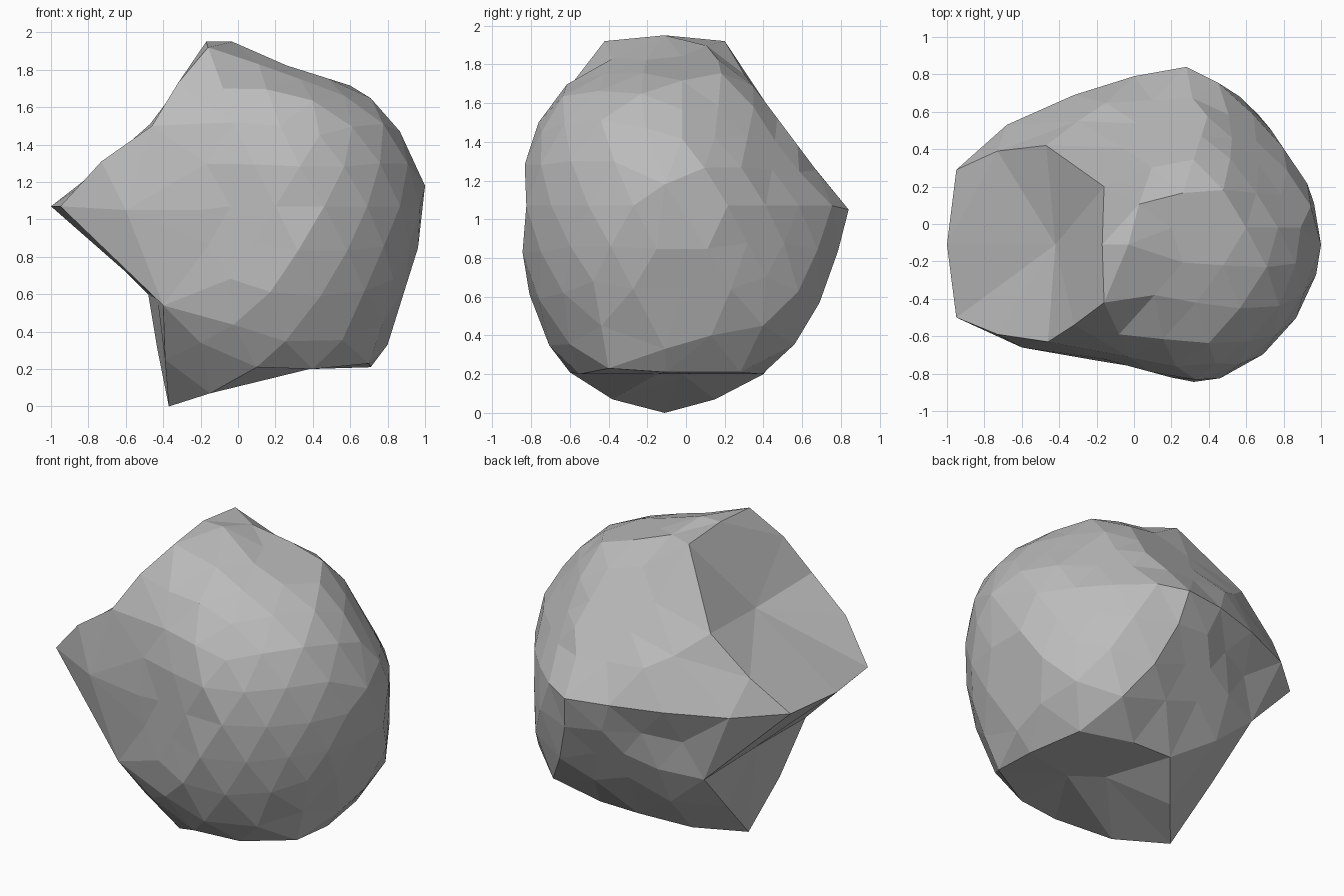
import bpy
import bmesh
from mathutils import Vector

old = bpy.data.objects.get("Cube")
if old:
    bpy.data.objects.remove(old, do_unlink=True)

CENTRE = Vector((0.2, -0.02, 1.07))
UPPER_RADII = Vector((0.81, 0.85, 0.88))
LOWER_RADII = Vector((0.81, 0.85, 1.23))

# Flattened sides of the rounded body: outward normal and distance
FLATS = [
    (Vector((0, 0.8, 0.6)), 1.29),         # upper back
    (Vector((-0.15, 0.89, -0.42)), 0.3),   # lower back
    (Vector((0.3, 0, 0.95)), 1.81),        # sloping top
    (Vector((0.3, -0.3, 0.905)), 1.81),    # top, towards the front
    (Vector((0.75, 0, 0.66)), 1.62),       # upper side
    (Vector((0.72, 0.4, 0.57)), 1.44),     # upper side, towards the back
    (Vector((0.6, 0.66, 0.45)), 1.25),     # upper back corner
    (Vector((0.95, 0, -0.3)), 0.66),       # lower side
    (Vector((0.83, 0.56, 0)), 0.89),       # side, towards the back
    (Vector((0.7, 0.71, 0)), 0.88),        # back corner
    (Vector((-0.26, -0.965, 0)), 0.74),    # front, towards the tip
    (Vector((-0.4, 0.91, 0)), 0.66),       # back, towards the tip
    (Vector((0, 0, -1)), -0.2),            # underside
]

# Corners and ridges of the chipped side
tip = [(-.95, -.5, 1.07), (-1, -.11, 1.07), (-.95, .29, 1.07)]
upper_chip = [(-.73, -.59, 1.31), (-.46, -.63, 1.5), (-.32, -.54, 1.73),
              (-.16, -.42, 1.92), (-.17, -.11, 1.95), (-.16, .2, 1.92),
              (-.47, .42, 1.51), (-.42, -.11, 1.46), (-.73, .39, 1.28)]
lower_chip = [(-.48, .5, .6), (-.43, -.1, .57), (-.4, -.65, .54),
              (-.37, -.11, 0), (-.39, -.4, .25), (-.43, .2, .3)]
underside = [(-.15, -.38, .07), (.1, -.6, .21), (.4, -.55, .2), (.7, -.4, .23),
             (.71, -.1, .21), (.65, .28, .21), (.06, .4, .2), (-.15, .15, .07)]
back_ridge = [(.28, .84, 1.05), (0, .79, 1.06), (-.32, .69, 1.06),
              (-.68, .53, 1.06), (.42, .69, .57), (-.3, .55, 1.37)]
front_swell = [(-.6, -.66, 1.05), (-.2, -.73, 1.05), (-.08, -.59, 1.7),
               (-.2, -.6, .34)]
top_swell = [(-.03, -.11, 1.95), (.11, -.38, 1.83)]
side_swell = [(.8, -.11, .33), (1, -.11, 1.18)]

points = [Vector(p) for group in (tip, upper_chip, lower_chip, underside,
                                  back_ridge, front_swell, top_swell, side_swell)
          for p in group]
fixed = [(p - CENTRE).normalized() for p in points]


def body_point(d):
    """Surface of the flattened ellipsoid along direction d."""
    radii = UPPER_RADII if d.z > 0 else LOWER_RADII
    reach = 1 / Vector([d[i] / radii[i] for i in range(3)]).length
    for normal, dist in FLATS:
        facing = normal.dot(d)
        if facing > 0:
            reach = min(reach, (dist - normal.dot(CENTRE)) / facing)
    return CENTRE + d * reach


def in_chip(d):
    """True where the chips and the sloping foot replace the rounded body."""
    p = body_point(d)
    side_chip = p.x < -0.3 and abs(p.y + 0.11) < 0.5
    foot = p.x < 0.15 and p.z < 0.27
    return side_chip or foot


# Rounded body points, leaving room around the ridges
ball = bmesh.new()
bmesh.ops.create_icosphere(ball, subdivisions=3, radius=1)
for v in ball.verts:
    d = v.co.normalized()
    if not in_chip(d) and all(d.angle(f) > 0.2 for f in fixed):
        points.append(body_point(d))
ball.free()

# Join neighbouring directions into faces, then push each corner into place
rock = bmesh.new()
corners = [rock.verts.new((p - CENTRE).normalized()) for p in points]
bmesh.ops.convex_hull(rock, input=corners)
for corner, p in zip(corners, points):
    if corner.is_valid:
        corner.co = p
bmesh.ops.delete(rock, geom=[v for v in rock.verts if not v.link_faces],
                 context='VERTS')
bmesh.ops.recalc_face_normals(rock, faces=rock.faces)

mesh = bpy.data.meshes.new("rock")
rock.to_mesh(mesh)
rock.free()
obj = bpy.data.objects.new("rock", mesh)
bpy.context.collection.objects.link(obj)

# Plain stone colour
stone = bpy.data.materials.new("stone_grey")
stone.use_nodes = True
grey = (0.5, 0.5, 0.5, 1)
stone.diffuse_color = grey
stone.node_tree.nodes["Principled BSDF"].inputs["Base Color"].default_value = grey
mesh.materials.append(stone)
